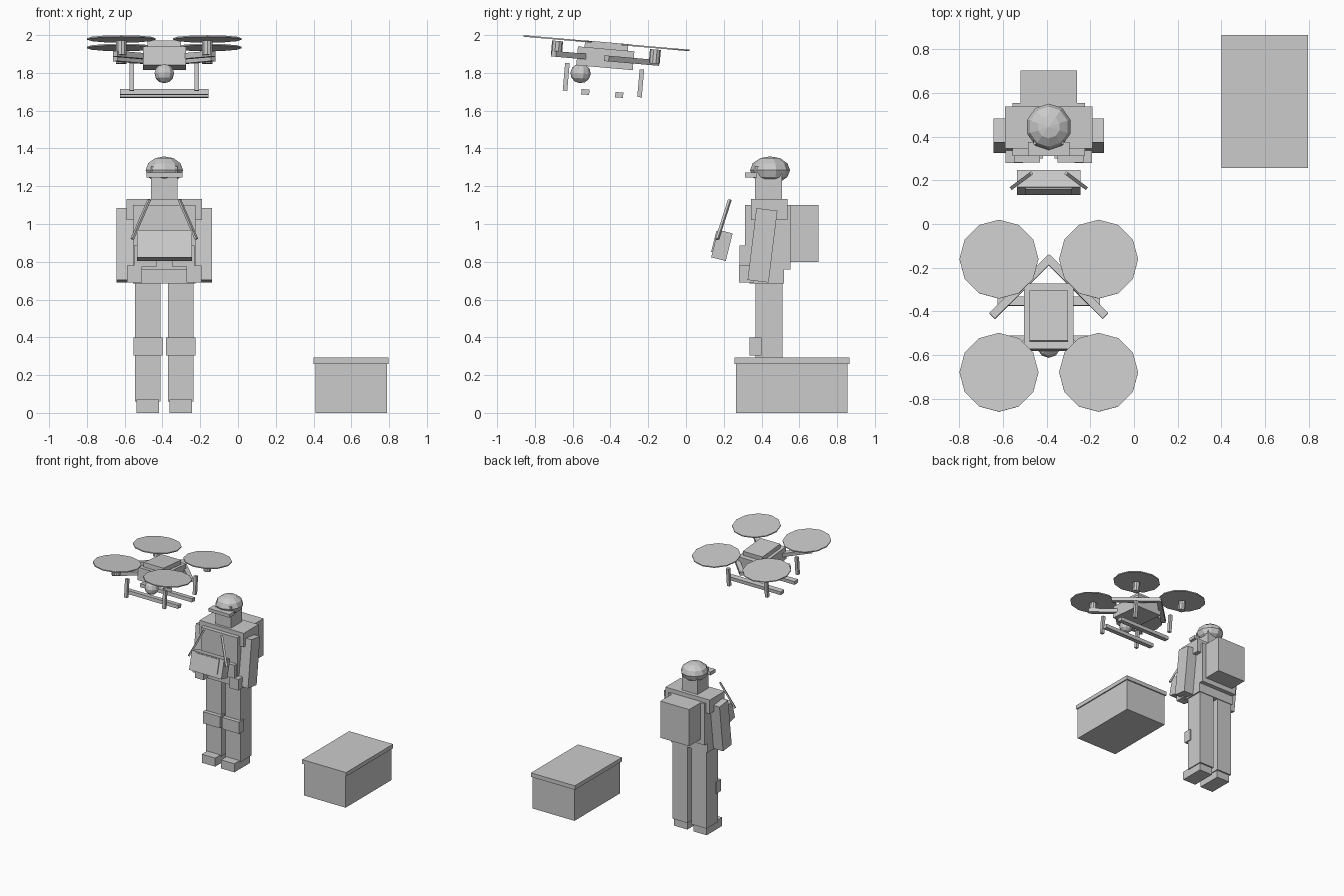
import bpy, math
from mathutils import Matrix, Vector

if "Cube" in bpy.data.objects:
    bpy.data.objects.remove(bpy.data.objects["Cube"])

CX = -0.39                      # shared centre line of operator and drone
ID = Matrix.Identity(4)


def finish(name, m, scale):
    o = bpy.context.object
    o.name = name
    o.matrix_world = m @ Matrix.Diagonal((*scale, 1))
    return o


def box(name, c, size, rot=(0, 0, 0), base=ID):
    bpy.ops.mesh.primitive_cube_add(size=1)
    r = Matrix.Rotation(rot[2], 4, 'Z') @ Matrix.Rotation(rot[0], 4, 'X')
    return finish(name, base @ Matrix.Translation(c) @ r, size)


def span(name, x, y, z):
    """Axis-aligned box from min/max pairs."""
    return box(name, [(a + b) / 2 for a, b in (x, y, z)], [b - a for a, b in (x, y, z)])


def cyl(name, c, r, h, n, base=ID):
    bpy.ops.mesh.primitive_cylinder_add(vertices=n, radius=1, depth=1)
    return finish(name, base @ Matrix.Translation(c), (r, r, h))


def ball(name, c, size, n, rings, base=ID):
    bpy.ops.mesh.primitive_uv_sphere_add(segments=n, ring_count=rings, radius=1)
    return finish(name, base @ Matrix.Translation(c), size)


# Supply crate
span("crate_body", (.41, .788), (.265, .855), (0, .27))
span("crate_lid", (.40, .797), (.257, .865), (.26, .293))

# Operator: torso, gear and head
span("torso", (CX - .165, CX + .165), (.312, .553), (.76, 1.10))
span("shoulders", (CX - .2, CX + .2), (.345, .537), (1.02, 1.133))
span("pelvis", (CX - .165, CX + .165), (.336, .518), (.685, .78))
span("backpack", (CX - .13, CX + .13), (.55, .702), (.80, 1.10))
span("head", (CX - .07, CX + .07), (.364, .508), (1.13, 1.305))
ball("helmet", (CX, .445, 1.285), (.104, .106, .073), 10, 6)
span("cap_visor", (CX - .095, CX + .095), (.312, .375), (1.245, 1.272))

# Operator: paired parts
for s, side in ((-1, "left"), (1, "right")):
    leg = CX + s * .087
    box(side + "_arm", (CX + s * .202, .405, .887), (.1, .112, .383), (math.radians(-7), 0, 0))
    span(side + "_leg", (leg - .068, leg + .068), (.368, .512), (.06, .70))
    span(side + "_boot", (leg - .06, leg + .06), (.30, .50), (0, .07))
    span(side + "_knee_pad", (leg - .077, leg + .077), (.336, .40), (.305, .40))
    box(side + "_hip_pouch", (CX + s * .157, .32, .735), (.08, .08, .09))
    box(side + "_vest_pouch", (CX + s * .1, .305, .83), (.12, .045, .11))
    # Controller strap
    a, b = Vector((CX + s * .17, .165, .92)), Vector((CX + s * .08, .232, 1.128))
    q = (b - a).to_track_quat('Z', 'Y').to_matrix().to_4x4()
    bpy.ops.mesh.primitive_cube_add(size=1)
    finish(side + "_strap", Matrix.Translation((a + b) / 2) @ q, (.016, .012, (b - a).length))

# Hand controller
pad = Matrix.Translation((CX, .19, .887)) @ Matrix.Rotation(math.radians(-14), 4, 'X')
box("controller", (0, 0, 0), (.292, .08, .15), base=pad)
box("controller_screen", (0, -.041, .01), (.214, .012, .115), base=pad)

# Drone, tilted about its rotor plane
fly = Matrix.Translation((CX, -.42, 1.957)) @ Matrix.Rotation(math.radians(-5), 4, 'X')
box("drone_body", (0, 0, -.08), (.227, .30, .10), base=fly)
box("drone_deck", (0, 0, -.015), (.178, .23, .04), base=fly)
ball("drone_camera", (0, -.124, -.171), (.054, .054, .052), 10, 6, fly)
for sy, end in ((-1, "front"), (1, "rear")):
    box(end + "_skid", (0, sy * .09, -.267), (.47, .042, .028), base=fly)
    for sx, side in ((-1, "left"), (1, "right")):
        n = f"{end}_{side}_"
        # Rear booms cross behind the body, front ones reach the motors
        ang = math.radians(45) * (sx if sy < 0 else -sx)
        box(n + "boom", (sx * .125, sy * .14, -.08), (.38, .036, .03), (0, 0, -ang if sy < 0 else ang), base=fly)
        cyl(n + "motor", (sx * .228, sy * .26, -.048), .029, .075, 10, fly)
        cyl(n + "rotor", (sx * .228, sy * .26, 0), .181, .008, 12, fly)
        box(n + "skid_leg", (sx * .172, sy * .198, -.196), (.024, .024, .147), base=fly)
